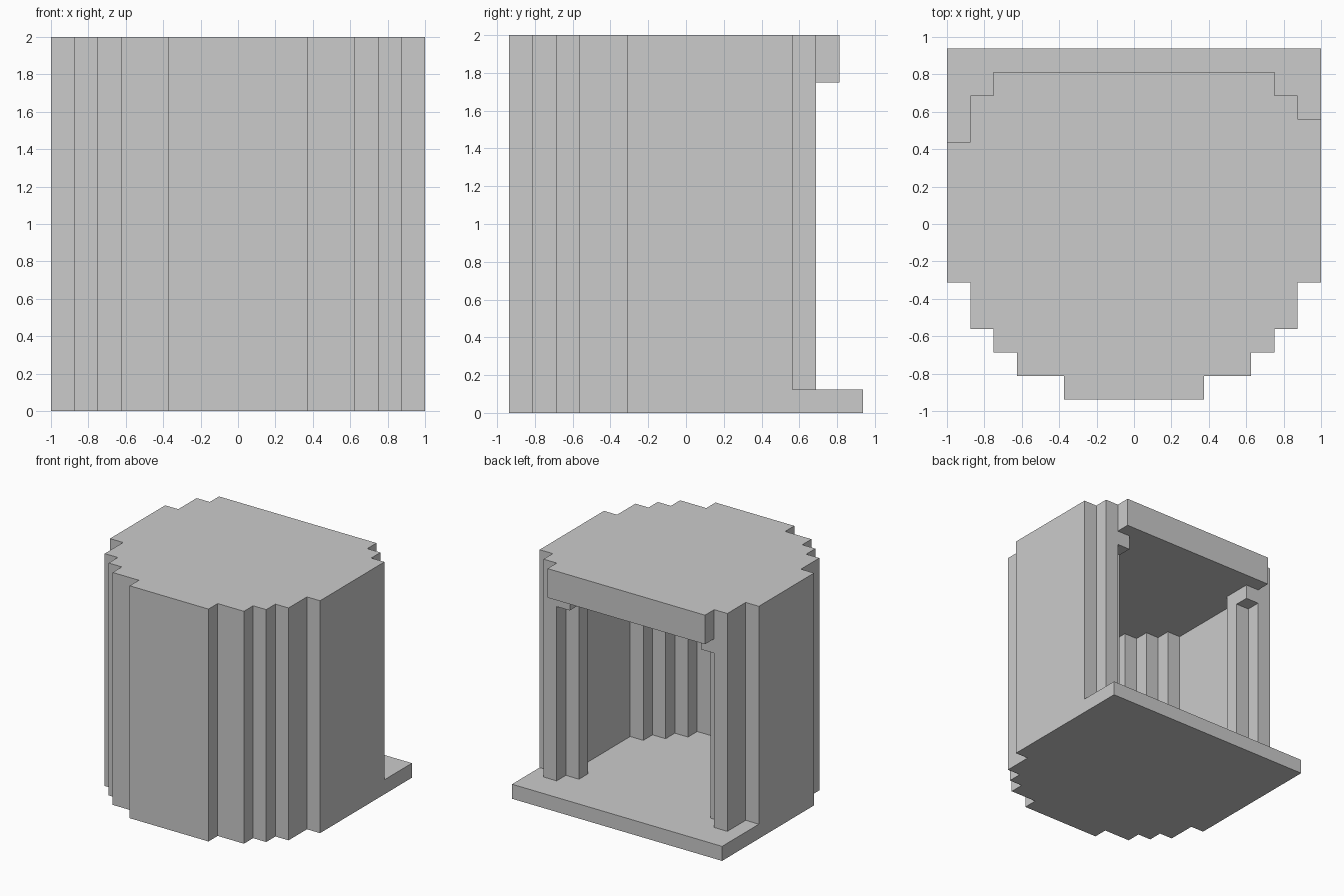
import bpy, bmesh

if "Cube" in bpy.data.objects:
    bpy.data.objects.remove(bpy.data.objects["Cube"])

U = 1 / 16  # grid step used for all profiles


def prism(name, outline, z0, z1):
    """Extrude a counter-clockwise plan outline (grid steps) from z0 to z1."""
    bm = bmesh.new()
    base = bm.faces.new([bm.verts.new((x * U, y * U, z0)) for x, y in outline])
    top = bmesh.ops.extrude_face_region(bm, geom=[base], use_keep_orig=True)["geom"]
    bmesh.ops.translate(bm, vec=(0, 0, z1 - z0),
                        verts=[g for g in top if isinstance(g, bmesh.types.BMVert)])
    bmesh.ops.recalc_face_normals(bm, faces=bm.faces)
    mesh = bpy.data.meshes.new(name)
    bm.to_mesh(mesh)
    bm.free()
    obj = bpy.data.objects.new(name, mesh)
    bpy.context.collection.objects.link(obj)
    return obj


def closed(right, left):
    """Join the right half outline with the mirrored left half."""
    return right + [(-x, y) for x, y in reversed(left)]


# Stepped rounded front, right half, from the middle outwards
front = [(6, -15), (6, -13), (10, -13), (10, -11), (12, -11),
         (12, -9), (14, -9), (14, -5), (16, -5)]


def side_end(y):
    return [(16, y), (14, y), (14, 11)]


# Inside of the wall: door jamb column, then the stepped inner face
inner = [(12, 11), (12, 9), (10, 9), (10, 7), (12, 7), (12, -5),
         (10, -5), (10, -7), (8, -7), (8, -9), (6, -9), (6, -11)]
lip = [(12, 11), (12, 13)]

# Floor slab reaching out behind the doorway
floor = front + [(16, 15)]
prism("floor_slab", closed(floor, floor), 0, 0.125)

# C-shaped wall; the left side stops one step earlier than the right
prism("curved_wall", closed(front + side_end(9) + inner,
                            front + side_end(7) + inner), 0.125, 1.75)

# Roof with the lintel lip above the doorway
prism("roof", closed(front + side_end(9) + lip,
                     front + side_end(7) + lip), 1.75, 2)

# Small corner brackets under the lintel
for side, x in (("right", 10), ("left", -12)):
    prism(side + "_lintel_bracket",
          [(x, 9), (x + 2, 9), (x + 2, 11), (x, 11)], 1.625, 1.75)
